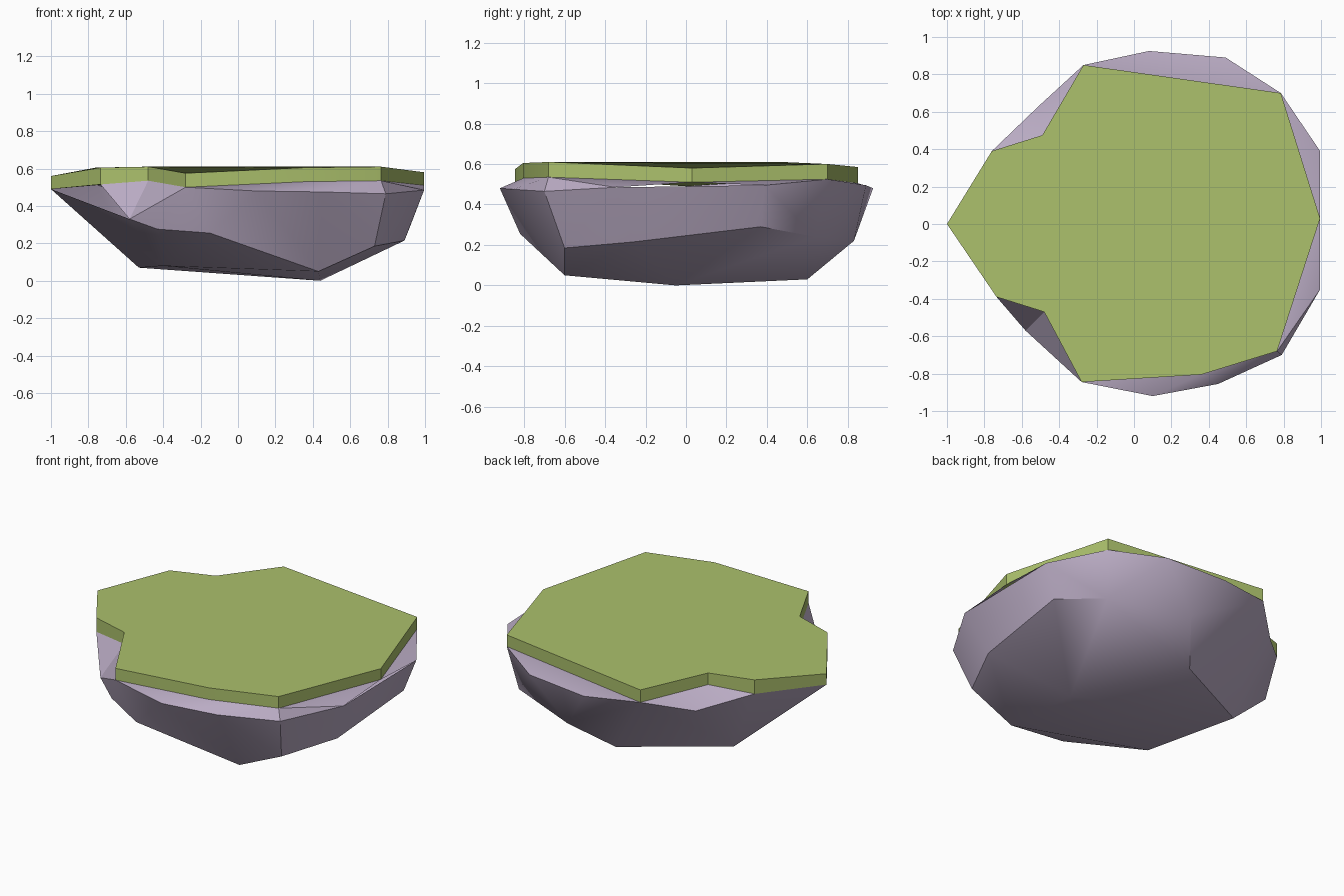
import bpy, bmesh, math

if "Cube" in bpy.data.objects:
    bpy.data.objects.remove(bpy.data.objects["Cube"])


def material(name, rgb):
    m = bpy.data.materials.new(name)
    m.diffuse_color = (*rgb, 1)
    m.use_nodes = True
    m.node_tree.nodes["Principled BSDF"].inputs["Base Color"].default_value = m.diffuse_color
    return m


def finish(bm, name, mat, angle):
    bmesh.ops.recalc_face_normals(bm, faces=bm.faces)
    me = bpy.data.meshes.new(name)
    bm.to_mesh(me)
    bm.free()
    ob = bpy.data.objects.new(name, me)
    bpy.context.collection.objects.link(ob)
    me.materials.append(mat)
    bpy.ops.object.select_all(action='DESELECT')
    ob.select_set(True)
    bpy.context.view_layer.objects.active = ob
    bpy.ops.object.shade_smooth_by_angle(angle=math.radians(angle))
    return ob


# Grass outline: x, y, bottom z, top z
outline = [(-1, 0, .49, .56), (-.735, -.39, .515, .605), (-.48, -.47, .535, .61),
           (-.28, -.845, .50, .575), (.36, -.805, .53, .605), (.765, -.68, .535, .61),
           (.995, .03, .51, .58), (.785, .70, .525, .60), (-.27, .85, .505, .585),
           (-.49, .475, .535, .61), (-.76, .39, .515, .605)]

# Grass slab
bm = bmesh.new()
low = [bm.verts.new((x, y, z)) for x, y, z, t in outline]
top = [bm.verts.new((x, y, t)) for x, y, z, t in outline]
bm.faces.new(top)
bm.faces.new(low[::-1])
n = len(low)
for i in range(n):
    j = (i + 1) % n
    bm.faces.new((low[i], low[j], top[j], top[i]))
finish(bm, "grass_top", material("grass green", (.41, .53, .15)), 20)

# Rock: rim points outside the grass, and the faceted underside points
rim = {'A': (-.58, -.57, .33), 'B': (.10, -.92, .48), 'C': (.45, -.855, .475),
       'D': (.79, -.70, .465), 'E': (.995, -.35, .485), 'F': (.995, .39, .495),
       'H': (.49, .89, .495), 'I': (.08, .925, .48), 'J': (-.51, .63, .43)}
under = [(.73, -.60, .185), (.43, -.60, .05), (.89, -.26, .215), (-.15, -.82, .255),
         (-.43, -.67, .276), (.44, -.05, 0), (.08, .60, .03), (-.53, .27, .07),
         (.74, .64, .24), (.92, .37, .29), (.26, .83, .22), (-.40, -.35, .08)]

bm = bmesh.new()
P = {k: bm.verts.new(v) for k, v in rim.items()}
for i, (x, y, z, t) in enumerate(outline):
    P[i] = bm.verts.new((x, y, z))
inner = {2, 4, 5, 9}          # grass corners set back from the rim
edge = {v for k, v in P.items() if k not in inner}
lower = [bm.verts.new(v) for v in under]
bmesh.ops.convex_hull(bm, input=list(edge) + lower, use_existing_faces=False)
bmesh.ops.delete(bm, geom=[f for f in bm.faces if all(v in edge for v in f.verts)],
                 context='FACES_ONLY')

# Ledges between grass and rim
for keys in [(1, 'A', 2), (2, 'A', 3), (3, 'B', 4), ('B', 'C', 4), ('C', 'D', 5, 4),
             ('D', 'E', 5), ('E', 6, 5), (6, 'F', 7), (7, 'H', 'I', 8),
             (8, 'J', 9), ('J', 10, 9)]:
    bm.faces.new([P[k] for k in keys])
bm.faces.new([P[i] for i in range(n)])
bmesh.ops.delete(bm, geom=[v for v in bm.verts if not v.link_faces], context='VERTS')
finish(bm, "rock_base", material("mauve rock", (.49, .41, .55)), 30)
